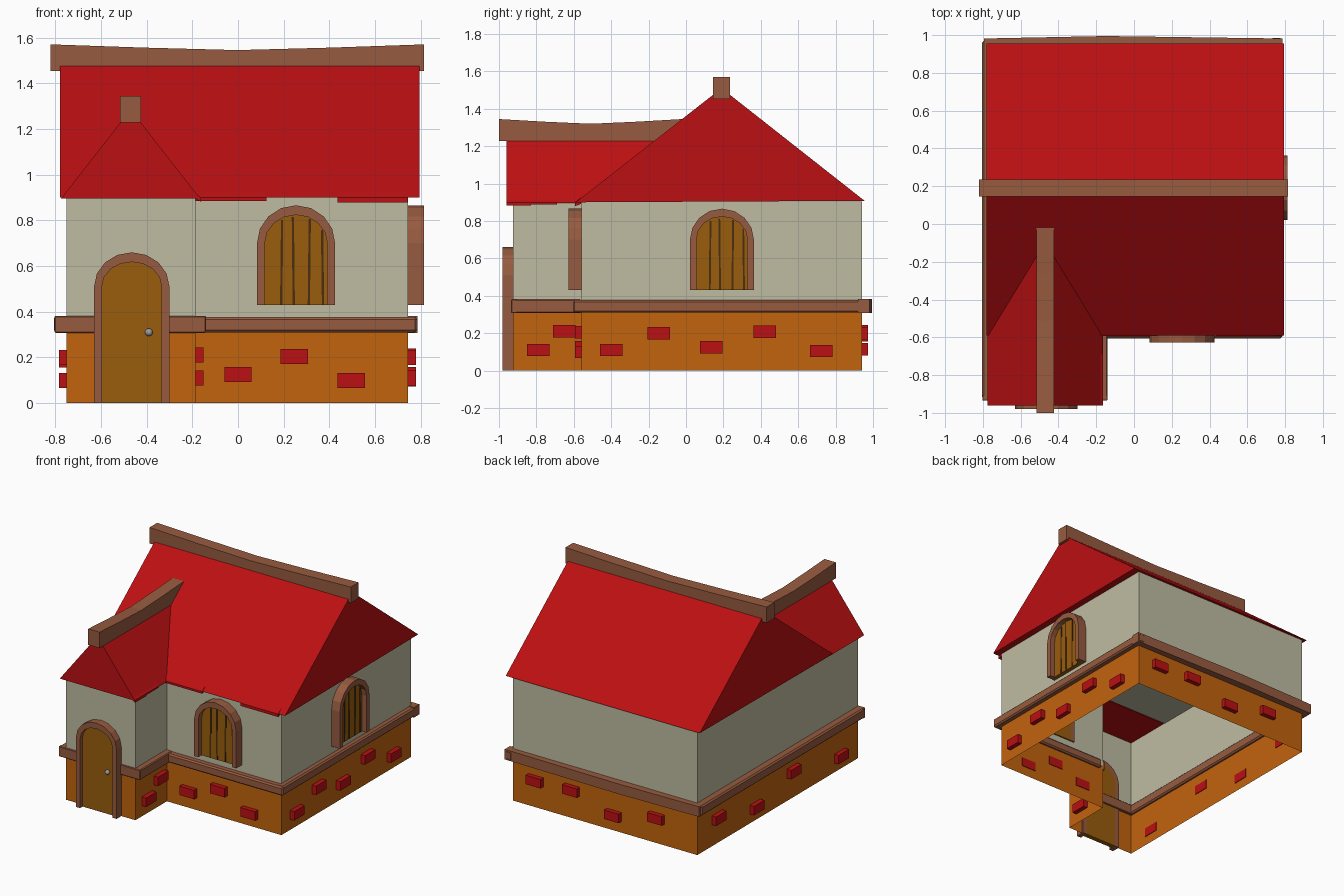
import bpy, bmesh, math

if "Cube" in bpy.data.objects:
    bpy.data.objects.remove(bpy.data.objects["Cube"])


def material(name, rgb):
    m = bpy.data.materials.new(name)
    m.diffuse_color = (*rgb, 1)
    m.use_nodes = True
    m.node_tree.nodes["Principled BSDF"].inputs["Base Color"].default_value = m.diffuse_color
    return m


RED = material("roof red", (0.50, 0.005, 0.006))
CREAM = material("plaster cream", (0.52, 0.505, 0.36))
ORANGE = material("base orange", (0.54, 0.125, 0.004))
BROWN = material("beam brown", (0.31, 0.105, 0.05))
WOOD = material("plank wood", (0.32, 0.11, 0.004))
DARK = material("plank gap", (0.07, 0.028, 0.005))
GREY = material("knob grey", (0.35, 0.35, 0.36))


def finish(name, verts, faces, mat, fix=True):
    me = bpy.data.meshes.new(name)
    me.from_pydata(verts, [], faces)
    me.materials.append(mat)
    if fix:
        bm = bmesh.new()
        bm.from_mesh(me)
        bmesh.ops.recalc_face_normals(bm, faces=bm.faces)
        bm.to_mesh(me)
        bm.free()
    ob = bpy.data.objects.new(name, me)
    bpy.context.collection.objects.link(ob)
    return ob


def prism(name, pts, axis, lo, hi, mat):
    """Extrude a 2D profile along an axis."""
    put = {'x': lambda a, b, d: (d, a, b), 'y': lambda a, b, d: (a, d, b),
           'z': lambda a, b, d: (a, b, d)}[axis]
    n = len(pts)
    verts = [put(a, b, d) for d in (lo, hi) for a, b in pts]
    faces = [list(range(n)), list(range(n, 2 * n))]
    faces += [(i, (i + 1) % n, (i + 1) % n + n, i + n) for i in range(n)]
    return finish(name, verts, faces, mat)


def box(name, x, y, z, mat, bevel=0):
    ob = prism(name, [(x[0], y[0]), (x[1], y[0]), (x[1], y[1]), (x[0], y[1])], 'z', z[0], z[1], mat)
    if bevel:
        b = ob.modifiers.new("bevel", 'BEVEL')
        b.width = bevel
        b.segments = 1
    return ob


# L-shaped walls, open underneath
L = [(-0.75, -0.925), (-0.185, -0.925), (-0.185, -0.56), (0.745, -0.56), (0.745, 0.94), (-0.75, 0.94)]


def wall(name, z0, z1, mat):
    n = len(L)
    finish(name, [(x, y, z) for z in (z0, z1) for x, y in L],
           [(i, (i + 1) % n, (i + 1) % n + n, i + n) for i in range(n)], mat, fix=False)


wall("base_wall", 0, 0.34, ORANGE)
wall("upper_wall", 0.34, 0.905, CREAM)
finish("ceiling", [(-0.75, -0.56, 0.893), (-0.75, 0.94, 0.893), (0.745, 0.94, 0.893), (0.745, -0.56, 0.893)],
       [(0, 1, 2, 3)], CREAM, fix=False)

# Timber band between base and plaster
Z = (0.308, 0.382)
box("band_left", (-0.805, -0.73), (-0.925, 0.97), Z, BROWN, 0.01)
box("band_right", (0.725, 0.785), (-0.6, 0.985), (0.31, 0.378), BROWN, 0.01)
box("band_front", (-0.16, 0.785), (-0.605, -0.54), (0.31, 0.376), BROWN, 0.01)
box("band_wing_right", (-0.205, -0.14), (-0.925, -0.56), Z, BROWN, 0.006)
box("band_wing_front", (-0.803, -0.14), (-0.935, -0.905), Z, BROWN, 0.004)
prism("band_back", [(-0.795, 0.92), (0.785, 0.92), (0.785, 0.982), (-0.15, 0.995), (-0.795, 0.982)],
      'z', 0.308, 0.382, BROWN)

# Main roof with uneven tile lips along the eaves
prism("main_roof", [(-0.59, 0.9), (0.955, 0.908), (0.19, 1.51)], 'x', -0.78, 0.795, RED)
for x0, x1, z in ((-0.185, 0.125, 0.885), (0.435, 0.742, 0.879)):
    prism("roof_lip", [(-0.594, z), (-0.594, 0.9), (-0.56, 0.927), (-0.562, z + 0.012)], 'x', x0, x1, RED)

# Wing roof, its back end tucked under the main slope
prof = [(-0.775, 0.895, -0.57), (-0.165, 0.895, -0.57), (-0.47, 1.285, -0.085)]
finish("wing_roof", [(x, -0.96, z) for x, z, b in prof] + [(x, b, z) for x, z, b in prof],
       [(0, 1, 2), (3, 4, 5), (0, 1, 4, 3), (1, 2, 5, 4), (2, 0, 3, 5)], RED)
for y0, y1, z in ((-0.96, -0.83, 0.882), (-0.83, -0.69, 0.888)):
    prism("wing_roof_lip", [(-0.163, z), (-0.163, 0.9), (-0.19, 0.92), (-0.183, z + 0.01)], 'y', y0, y1, RED)


# Sagging ridge beams
def beam(name, axis, lo, hi, c, half, z0, ztop):
    mid, h = (lo + hi) / 2, (hi - lo) / 2
    top = [(mid + h * t, ztop - 0.025 * (1 - abs(t) ** 1.2)) for t in (1, 0.5, 0, -0.5, -1)]
    prism(name, [(lo, z0), (hi, z0)] + top, axis, c - half, c + half, BROWN)


beam("main_ridge_beam", 'y', -0.82, 0.815, 0.19, 0.045, 1.453, 1.57)
beam("wing_ridge_beam", 'x', -1.0, -0.02, -0.47, 0.046, 1.228, 1.345)


# Arched openings: frame, panel and plank gaps
def arch(c, half, z0, spring, top, n=8):
    pts = [(c + half * math.cos(math.pi * i / n), spring + (top - spring) * math.sin(math.pi * i / n))
           for i in range(n + 1)]
    return [(c + half, z0)] + pts + [(c - half, z0)]


def opening(name, axis, c, half, rim, z0, spring, top, back, panel, front):
    outer = arch(c, half, z0, spring, top)
    inner = arch(c, half - rim, z0, spring, top - 0.042)
    prism(name + "_frame", outer + inner[::-1], axis, back, front, BROWN)
    prism(name + "_panel", inner, axis, back, panel, WOOD)


def window(name, axis, c, back, out):
    panel = back + 0.03 * out
    opening(name, axis, c, 0.171, 0.034, 0.43, 0.7, 0.866, back - 0.01 * out, panel, back + 0.068 * out)
    for i, dx in enumerate((-0.065, -0.01, 0.056, 0.118)):
        zt = 0.7 + 0.115 * math.sqrt(1 - (dx / 0.137) ** 2)
        lean = 0.004 * (-1) ** i
        a = c + dx
        prism(f"{name}_gap", [(a - 0.005, 0.432), (a + 0.005, 0.432), (a + 0.005 + lean, zt),
                              (a - 0.005 + lean, zt)], axis, panel - 0.002 * out, panel + 0.003 * out, DARK)


opening("door", 'y', -0.465, 0.165, 0.034, 0, 0.51, 0.66, -0.915, -0.95, -0.98)
window("front_window", 'y', 0.254, -0.56, -1)
window("right_window", 'x', 0.192, 0.745, 1)

# Door knob
bpy.ops.mesh.primitive_uv_sphere_add(segments=12, ring_count=8, radius=0.017, location=(-0.39, -0.958, 0.31))
knob = bpy.context.object
knob.name = "door_knob"
knob.data.materials.append(GREY)
bpy.ops.object.shade_smooth_by_angle()

# Raised bricks around the base: (side axis, wall position, outward sign, centres)
for axis, d, s, spots in (
        ('y', -0.56, -1, [(0, 0.125), (0.247, 0.205), (0.495, 0.1)]),
        ('x', 0.745, 1, [(-0.4, 0.11), (-0.145, 0.2), (0.135, 0.125), (0.42, 0.207), (0.722, 0.105)]),
        ('x', -0.185, 1, [(-0.79, 0.11), (-0.65, 0.21)]),
        ('x', -0.75, -1, [(0.71, 0.19), (0.27, 0.1), (-0.16, 0.2), (-0.71, 0.1)]),
        ('y', 0.94, 1, [(0.56, 0.2), (0.265, 0.21), (-0.075, 0.115), (-0.425, 0.19)])):
    for a, z in spots:
        prism("brick", [(a - 0.06, z - 0.033), (a + 0.06, z - 0.033), (a + 0.06, z + 0.033),
                        (a - 0.06, z + 0.033)], axis, d - 0.005 * s, d + 0.034 * s, RED)
